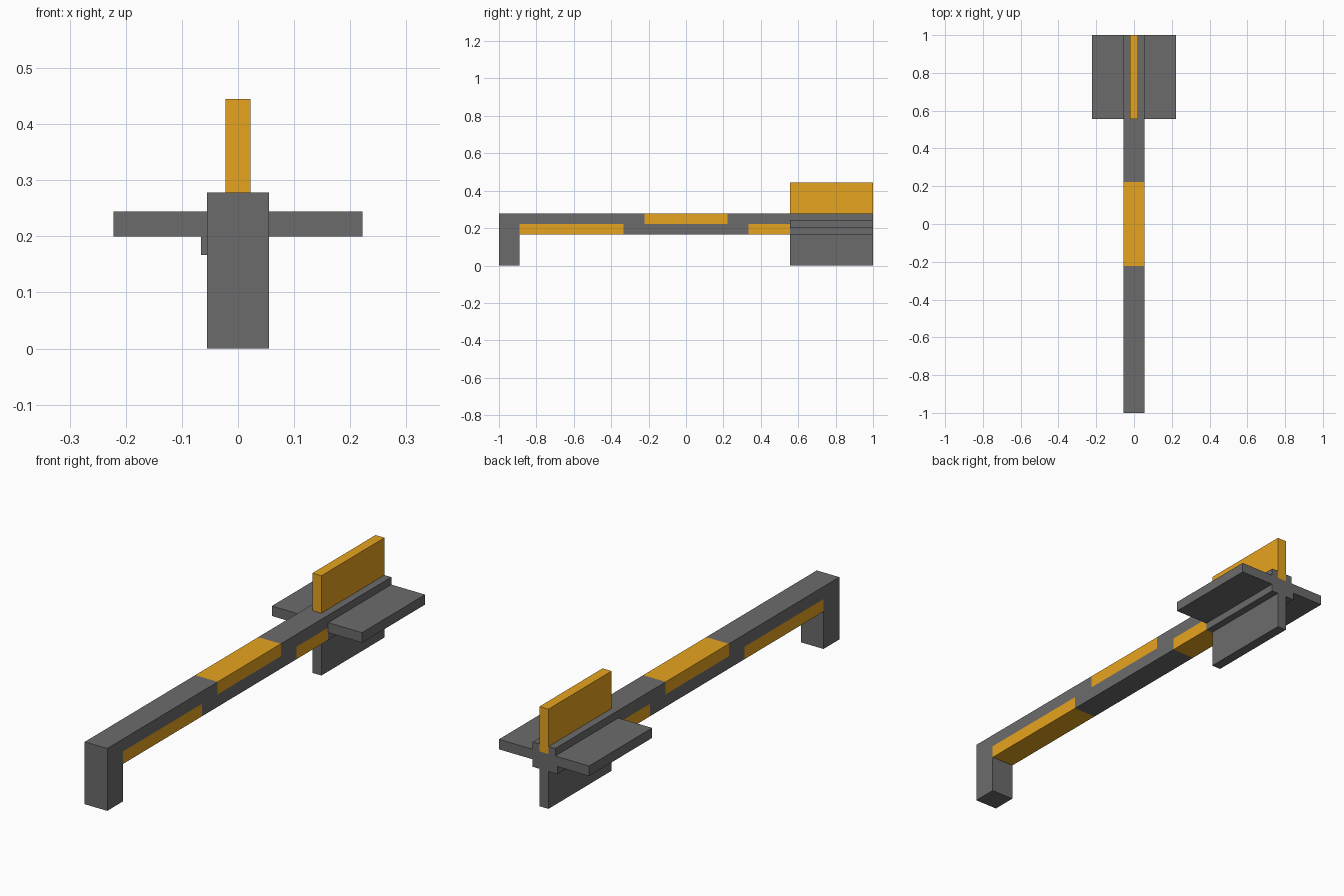
import bpy

if "Cube" in bpy.data.objects:
    bpy.data.objects.remove(bpy.data.objects["Cube"])


def material(name, color):
    mat = bpy.data.materials.new(name)
    mat.diffuse_color = (*color, 1)
    mat.use_nodes = True
    mat.node_tree.nodes["Principled BSDF"].inputs["Base Color"].default_value = mat.diffuse_color
    return mat


gold = material("gold", (0.80, 0.37, 0.014))
dark = material("dark_grey", (0.148, 0.148, 0.148))


def box(name, x, y, z, mat=dark):
    """Box from (min, max) ranges on each axis."""
    bpy.ops.mesh.primitive_cube_add(size=1, location=[(a + b) / 2 for a, b in (x, y, z)])
    ob = bpy.context.object
    ob.name = name
    ob.scale = [b - a for a, b in (x, y, z)]
    bpy.ops.object.transform_apply(location=False, rotation=False, scale=True)
    ob.data.materials.append(mat)
    return ob


U = 1 / 18                      # model grid unit
W = (-U, U)                     # shaft width
LOW, HIGH = (3 * U, 4 * U), (4 * U, 5 * U)
TAIL = (10 * U, 1.0)            # length of the tail fins
T = 0.0222                      # half fin thickness
MID = 4 * U                     # shaft centre height

# Shaft, upper half
box("shaft_upper_front", W, (-1, -4 * U), HIGH)
box("shaft_upper_band", W, (-4 * U, 4 * U), HIGH, gold)
box("shaft_upper_rear", W, (4 * U, 10 * U), HIGH)

# Shaft, lower half
box("shaft_lower_front_band", W, (-16 * U, -6 * U), LOW, gold)
box("shaft_lower_middle", W, (-6 * U, 6 * U), LOW)
box("shaft_lower_rear_band", W, (6 * U, 10 * U), LOW, gold)

# Front foot
box("front_foot", W, (-1, -16 * U), (0, 4 * U))

# Tail fins in a cross
box("side_fins", (-4 * U, 4 * U), TAIL, (MID - T, MID + T))
box("top_fin", (-T, T), TAIL, (MID + T, 8 * U), gold)
box("bottom_fin", (-T, T), TAIL, (0, MID - T))

# Shaft corners between the fins (lower left one is slightly wider)
for side, label in ((-1, "left"), (1, "right")):
    for lower in (False, True):
        outer = 0.066 if lower and side < 0 else U
        x = sorted((side * T, side * outer))
        z = (3 * U, MID - T) if lower else (MID + T, 5 * U)
        box(f"tail_corner_{'lower' if lower else 'upper'}_{label}", x, TAIL, z)
